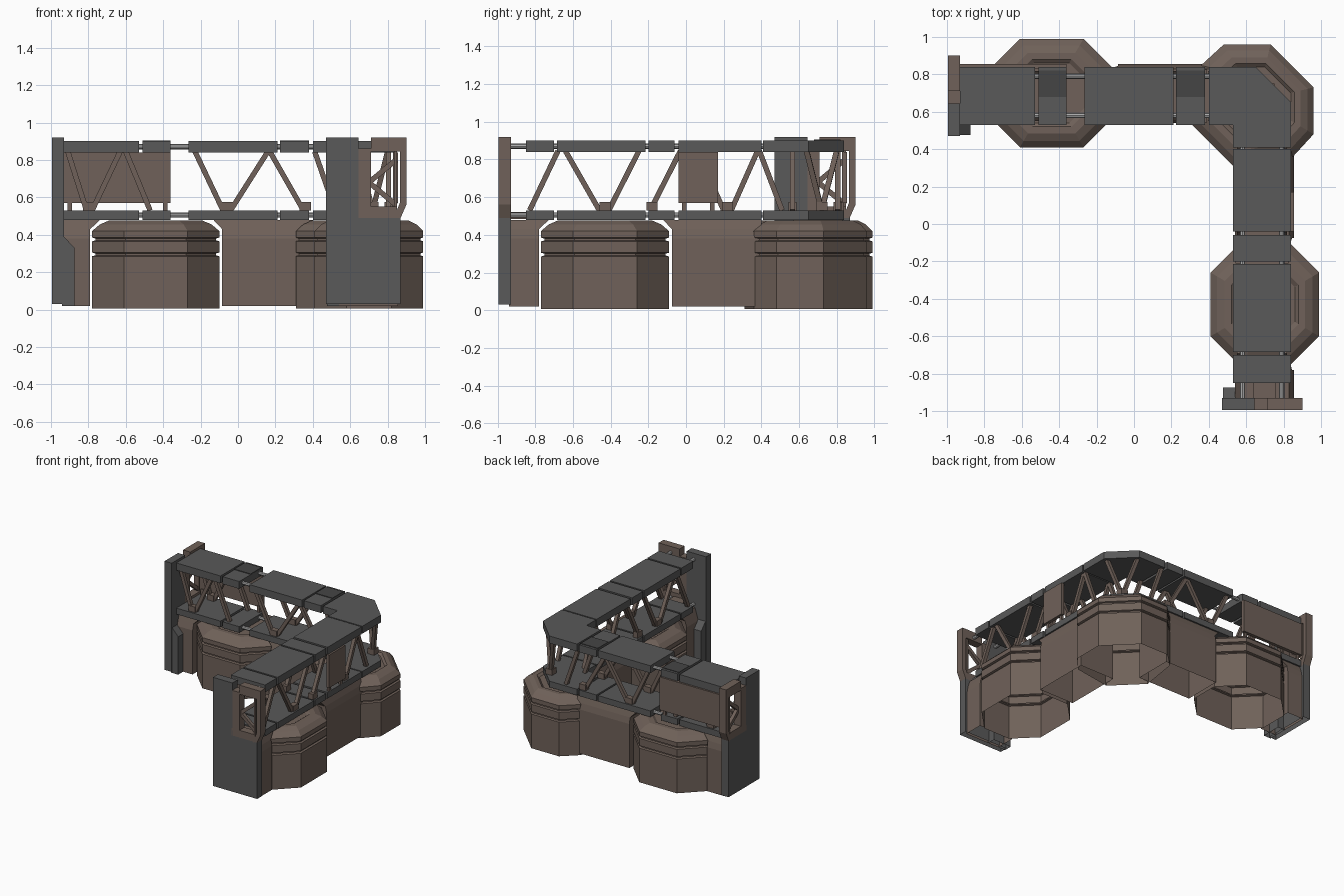
import bpy, bmesh
from math import cos, sin, tau
from mathutils import Vector

if "Cube" in bpy.data.objects:
    bpy.data.objects.remove(bpy.data.objects["Cube"])


def material(name, rgb):
    m = bpy.data.materials.new(name)
    m.diffuse_color = (*rgb, 1)
    m.use_nodes = True
    m.node_tree.nodes["Principled BSDF"].inputs["Base Color"].default_value = m.diffuse_color
    return m


GREY = material("deck_grey", (0.10, 0.10, 0.10))
BROWN = material("hull_brown", (0.16, 0.12, 0.10))
DARK = material("hatch_dark", (0.06, 0.06, 0.06))
STEEL = material("rail_steel", (0.40, 0.40, 0.40))


def loft(name, rings, mat, swap=False, bottom=True, top=True):
    """Skin equal-length rings; swap mirrors the part about x = y for the second arm."""
    bm = bmesh.new()
    rows = [[bm.verts.new((p[1], p[0], p[2]) if swap else p) for p in r] for r in rings]
    n = len(rows[0])
    for a, b in zip(rows, rows[1:]):
        for i in range(n):
            j = (i + 1) % n
            bm.faces.new((a[i], a[j], b[j], b[i]))
    if bottom:
        bm.faces.new(rows[0])
    if top:
        bm.faces.new(rows[-1])
    bmesh.ops.recalc_face_normals(bm, faces=bm.faces)
    me = bpy.data.meshes.new(name)
    bm.to_mesh(me)
    bm.free()
    me.materials.append(mat)
    ob = bpy.data.objects.new(name, me)
    bpy.context.collection.objects.link(ob)
    return ob


def rect(u, v, z):
    return [(u[0], v[0], z), (u[1], v[0], z), (u[1], v[1], z), (u[0], v[1], z)]


def box(name, u, v, z, mat, swap=False, bottom=True):
    return loft(name, [rect(u, v, h) for h in z], mat, swap, bottom)


def bar(name, a, b, w, mat, swap=False, sides=4):
    """Straight strut or rod between two points."""
    a, b = Vector(a), Vector(b)
    d = (b - a).normalized()
    s = d.cross(Vector((0, 1, 0)))
    if s.length < 0.1:
        s = d.cross(Vector((0, 0, 1)))
    s.normalize()
    t = d.cross(s)
    r, ph = (w * 2 ** .5, tau / 8) if sides == 4 else (w, 0)
    off = [(s * cos(tau * k / sides + ph) + t * sin(tau * k / sides + ph)) * r for k in range(sides)]
    return loft(name, [[tuple(p + o) for o in off] for p in (a, b)], mat, swap)


# octagonal foundation towers, open underneath, banded and bevelled at the top
TOWER = [(0, 0.005), (0, 0.285), (.015, .29), (.015, .30), (0, .305), (0, .365), (.015, .37),
         (.015, .38), (0, .385), (0, .42), (.035, .455), (.075, .475), (.11, .475), (.13, .46)]


def tower(name, c, pts, half, swap):
    rings = [[(c[0] + x * (1 - d / half), c[1] + y * (1 - d / half), z) for x, y in pts]
             for d, z in TOWER]
    loft(name, rings, BROWN, swap, bottom=False)


OCT = [(-.17, .29), (.17, .29), (.34, .12), (.34, -.12), (.17, -.29), (-.17, -.29), (-.34, -.12), (-.34, .12)]
CORNER = [(.48, .96), (.73, .96), (.96, .73), (.96, .48), (.85, .36), (.53, .31), (.31, .53), (.36, .85)]
tower("corner_tower", (.66, .66), [(x - .66, y - .66) for x, y in CORNER], .32, False)

# layout along each arm: slab spans, truss struts (u bottom, u top), strut feet
ARMS = {
    "left": dict(swap=False, centre=-.44,
                 slabs=[(-.93, -.53), (-.51, -.36), (-.265, .21), (.225, .38)],
                 struts=[(-.81, -.91), (-.78, -.63), (-.47, -.60), (-.08, -.23), (-.04, .16), (.35, .17), (.52, .41)],
                 feet=[-.80, -.06, .36], panel=(-.93, -.36)),
    "right": dict(swap=True, centre=-.43,
                  slabs=[(-.85, -.70), (-.685, -.215), (-.20, -.06), (-.04, .40)],
                  struts=[(-.83, -.68), (-.46, -.64), (-.41, -.25), (-.19, -.03), (.20, .06), (.24, .38), (.51, .39)],
                  feet=[-.43, -.18, .22], panel=(-.04, .17)),
}

for side, arm in ARMS.items():
    sw, c = arm["swap"], arm["centre"]
    tower(side + "_tower", (c, .70), OCT, .29, sw)

    # curtain walls either side of the tower, shoulders leaning over its bevel
    for part, u0, u1, d0, d1 in (("end", -.94, c - .35, 0, .05), ("middle", c + .355, .40, -.045, 0)):
        rings = [rect((u0, u1), (.54, .855), .02), rect((u0, u1), (.54, .855), .38),
                 rect((u0, u1), (.555, .845), .43), rect((u0 + d0, u1 + d1), (.57, .83), .478)]
        loft(f"{side}_{part}_wall", rings, BROWN, sw, bottom=False)

    # lower and upper deck slabs on paired rails
    for level, z0, z1 in (("lower", .48, .53), ("upper", .84, .90)):
        for k, span in enumerate(arm["slabs"]):
            box(f"{side}_{level}_slab_{k}", span, (.53, .84), (z0, z1), GREY, sw)
        for v in (.58, .79):
            zc = (z0 + z1) / 2
            bar(f"{side}_{level}_rail", (-.98, v, zc), (.55, v, zc), .014, STEEL, sw, 8)

    # truss struts on both faces, with feet
    for v in (.565, .805):
        for b, t in arm["struts"]:
            bar(side + "_strut", (b, v, .53), (t, v, .845), .014, BROWN, sw)
        for u in arm["feet"]:
            box(side + "_strut_foot", (u - .03, u + .03), (v - .022, v + .022), (.53, .575), BROWN, sw)

    # outer cover panel and its brackets
    p0, p1 = arm["panel"]
    box(side + "_cover_panel", (p0, p1), (.828, .855), (.57, .84), BROWN, sw)
    for u in (p0 + .03, p1 - .03):
        box(side + "_panel_bracket", (u - .012, u + .012), (.82, .84), (.53, .58), BROWN, sw)

    # end gate: lower plate, inner post, buttress open underneath
    E = (-.995, -.93)
    box(side + "_end_plate", E, (.47, .87), (.03, .49), GREY, sw, bottom=False)
    box(side + "_end_post", E, (.47, .645), (.48, .92), GREY, sw)
    loft(side + "_end_buttress", [rect((-.94, u), (.475, .64), z) for u, z in
                                  ((-.875, .02), (-.875, .33), (-.93, .39))], GREY, sw, bottom=False)
    box(side + "_end_beam", (-.98, -.85), (.64, .76), (.485, .52), BROWN, sw)

    # end gate: open outer frame
    post = [(.83, .48), (.865, .48), (.90, .56), (.90, .92), (.865, .92), (.865, .57)]
    loft(side + "_frame_post", [[(u, v, z) for v, z in post] for u in E], BROWN, sw)
    box(side + "_frame_top", E, (.71, .87), (.845, .92), BROWN, sw)
    box(side + "_frame_mid_post", E, (.645, .71), (.48, .86), BROWN, sw)
    box(side + "_frame_sill", E, (.64, .85), (.48, .55), BROWN, sw)
    box(side + "_frame_slat", (-.985, -.94), (.835, .85), (.54, .85), BROWN, sw)
    for z0, z1 in ((.68, .80), (.68, .56)):
        bar(side + "_frame_brace", (-.96, .70, z0), (-.96, .845, z1), .014, BROWN, sw)

# dark hatches on the short slabs of the left arm
for k, u in enumerate([(-.51, -.36), (.225, .38)]):
    box(f"hatch_{k}", u, (.68, .82), (.895, .905), DARK)

# chamfered corner decks
ELBOW = [(.40, .84), (.65, .84), (.84, .65), (.84, .41), (.53, .41), (.53, .53), (.40, .53)]
for level, z0, z1 in (("lower", .48, .53), ("upper", .84, .90)):
    loft(level + "_corner_deck", [[(x, y, z) for x, y in ELBOW] for z in (z0, z1)], GREY)

# corner struts in the chamfered face
for x, y in ((.64, .80), (.80, .64)):
    bar("corner_strut", (.72, .72, .53), (x, y, .845), .014, BROWN)
box("corner_strut_foot", (.69, .75), (.69, .75), (.53, .575), BROWN)
